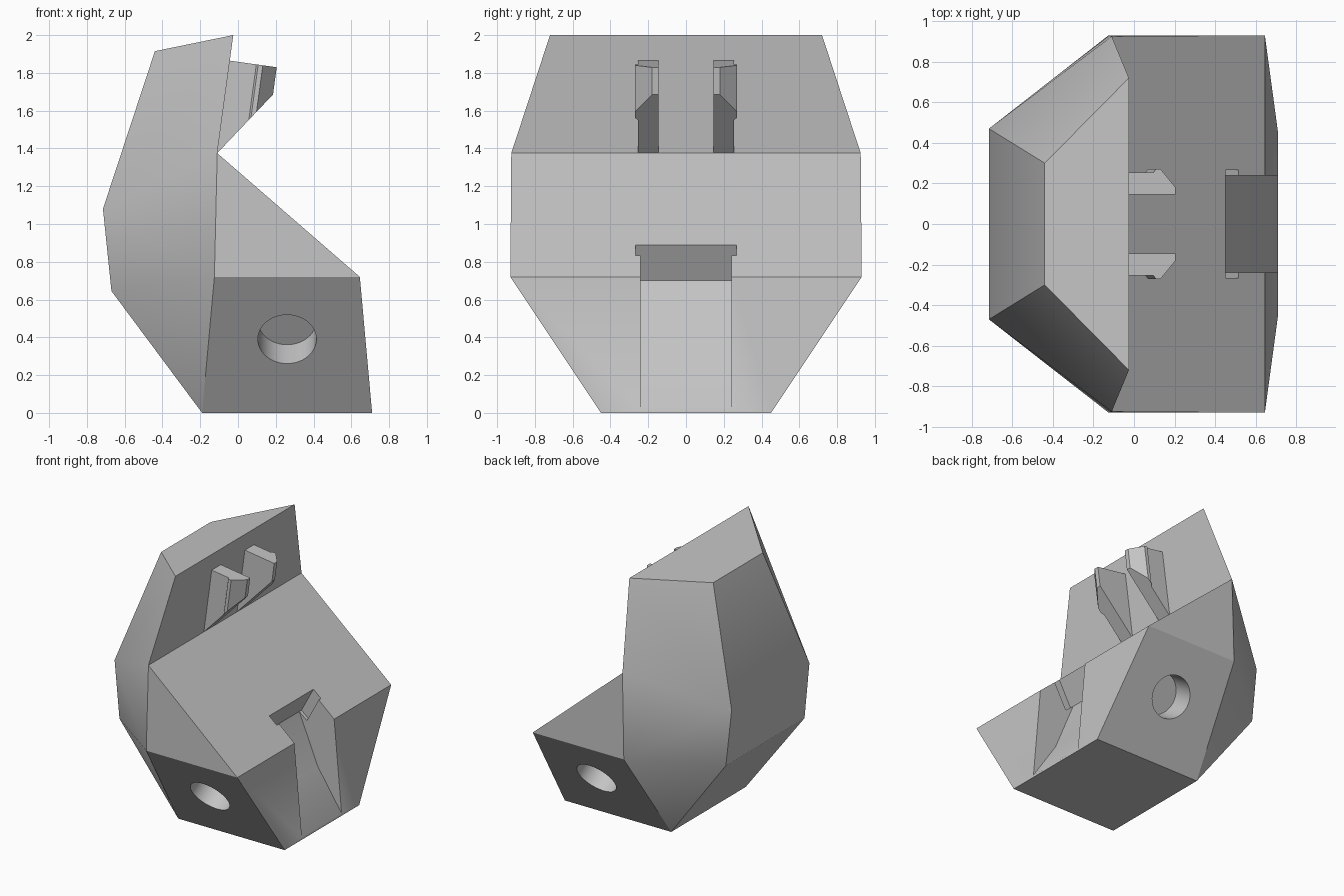
import bpy, bmesh, math
from mathutils import Vector

cube = bpy.data.objects.get("Cube")
if cube:
    bpy.data.objects.remove(cube, do_unlink=True)

grey = bpy.data.materials.new("plain_grey")
grey.use_nodes = True
grey.diffuse_color = (0.55, 0.55, 0.55, 1)
grey.node_tree.nodes["Principled BSDF"].inputs["Base Color"].default_value = (0.55, 0.55, 0.55, 1)


def make_object(name, bm):
    bmesh.ops.recalc_face_normals(bm, faces=bm.faces)
    mesh = bpy.data.meshes.new(name)
    bm.to_mesh(mesh)
    bm.free()
    mesh.materials.append(grey)
    obj = bpy.data.objects.new(name, mesh)
    bpy.context.collection.objects.link(obj)
    return obj


def prism(name, points, offset):
    """Extrude a flat outline along an offset."""
    bm = bmesh.new()
    face = bm.faces.new([bm.verts.new(p) for p in points])
    extruded = bmesh.ops.extrude_face_region(bm, geom=[face], use_keep_orig=True)
    moved = [v for v in extruded["geom"] if isinstance(v, bmesh.types.BMVert)]
    bmesh.ops.translate(bm, verts=moved, vec=offset)
    return make_object(name, bm)


def side_prism(name, outline, y0, y1):
    return prism(name, [(x, y0, z) for x, z in outline], (0, y1 - y0, 0))


def select(obj):
    bpy.ops.object.select_all(action="DESELECT")
    obj.select_set(True)
    bpy.context.view_layer.objects.active = obj


def combine(obj, cutter, operation):
    cutter.hide_render = True
    mod = obj.modifiers.new(operation.lower(), "BOOLEAN")
    mod.operation = operation
    mod.solver = "EXACT"
    mod.object = cutter
    select(obj)
    bpy.ops.object.modifier_apply(modifier=mod.name)
    bpy.data.objects.remove(cutter, do_unlink=True)


def smooth(obj):
    select(obj)
    bpy.ops.object.shade_smooth_by_angle(angle=math.radians(30))


# Faceted body: corners of one side, mirrored across y
corners = {
    "tip": (-0.025, 0.72, 2.0),
    "crown": (-0.44, 0.30, 1.915),
    "back_high": (-0.715, 0.47, 1.08),
    "back_low": (-0.67, 0.475, 0.645),
    "base_back": (-0.19, 0.45, 0),
    "base_front": (0.71, 0.45, 0),
    "brow": (0.645, 0.93, 0.72),
    "notch": (-0.11, 0.925, 1.375),
    "flank": (-0.125, 0.93, 0.72),
}
side_faces = [
    ("tip", "crown", "back_high", "notch"),
    ("back_high", "flank", "notch"),
    ("back_high", "back_low", "flank"),
    ("back_low", "base_back", "flank"),
    ("flank", "base_back", "base_front", "brow"),
    ("notch", "flank", "brow"),
]
bm = bmesh.new()
sides = [{k: bm.verts.new((x, s * y, z)) for k, (x, y, z) in corners.items()} for s in (-1, 1)]
ring = [k for k in corners if k != "flank"]
for a, b in zip(ring, ring[1:] + ring[:1]):
    bm.faces.new((sides[0][a], sides[0][b], sides[1][b], sides[1][a]))
for side in sides:
    for names in side_faces:
        bm.faces.new([side[n] for n in names])
body = make_object("body", bm)

# Undercut slot with two narrow wings
slot = side_prism("slot_cutter", [(0.35, 0.70), (0.508, 0.32), (0.71, 0.015), (0.95, 0.015),
                                  (0.95, 1.198), (0.62, 1.198)], -0.24, 0.24)
combine(body, slot, "DIFFERENCE")
wings = side_prism("wing_cutter", [(0.35, 0.70), (0.62, 1.198), (0.69, 1.155), (0.415, 0.648)],
                   -0.267, 0.267)
combine(body, wings, "DIFFERENCE")

# Blind round holes square to the slanted lower sides
depth = 0.18
for s in (-1, 1):
    outward = Vector((0, s * 0.72, -0.48)).normalized()
    bm = bmesh.new()
    bmesh.ops.create_cone(bm, cap_ends=True, segments=48, radius1=0.155, radius2=0.155, depth=2 * depth)
    bm.transform(outward.to_track_quat("Z", "Y").to_matrix().to_4x4())
    bmesh.ops.translate(bm, verts=bm.verts, vec=(0.26, s * 0.71, 0.39))
    combine(body, make_object("hole_cutter", bm), "DIFFERENCE")
smooth(body)

# Pair of barbed hooks: a barbed section trimmed by the hook outline
lean = 0.136
section = [(-0.1, 0.145), (0.205, 0.145), (0.205, 0.18), (0.13, 0.27), (0.105, 0.27),
           (0.095, 0.255), (-0.1, 0.255)]
outline = [(-0.1, 1.873), (0.3, 1.816), (0.3, 1.806), (-0.11, 1.375)]
for s, name in ((-1, "right_hook"), (1, "left_hook")):
    low, high = 1.3, 1.95
    hook = prism(name, [(x + lean * (low - 1.83), s * y, low) for x, y in section],
                 (lean * (high - low), 0, high - low))
    combine(hook, side_prism("hook_trimmer", outline, -0.5, 0.5), "INTERSECT")
    smooth(hook)
